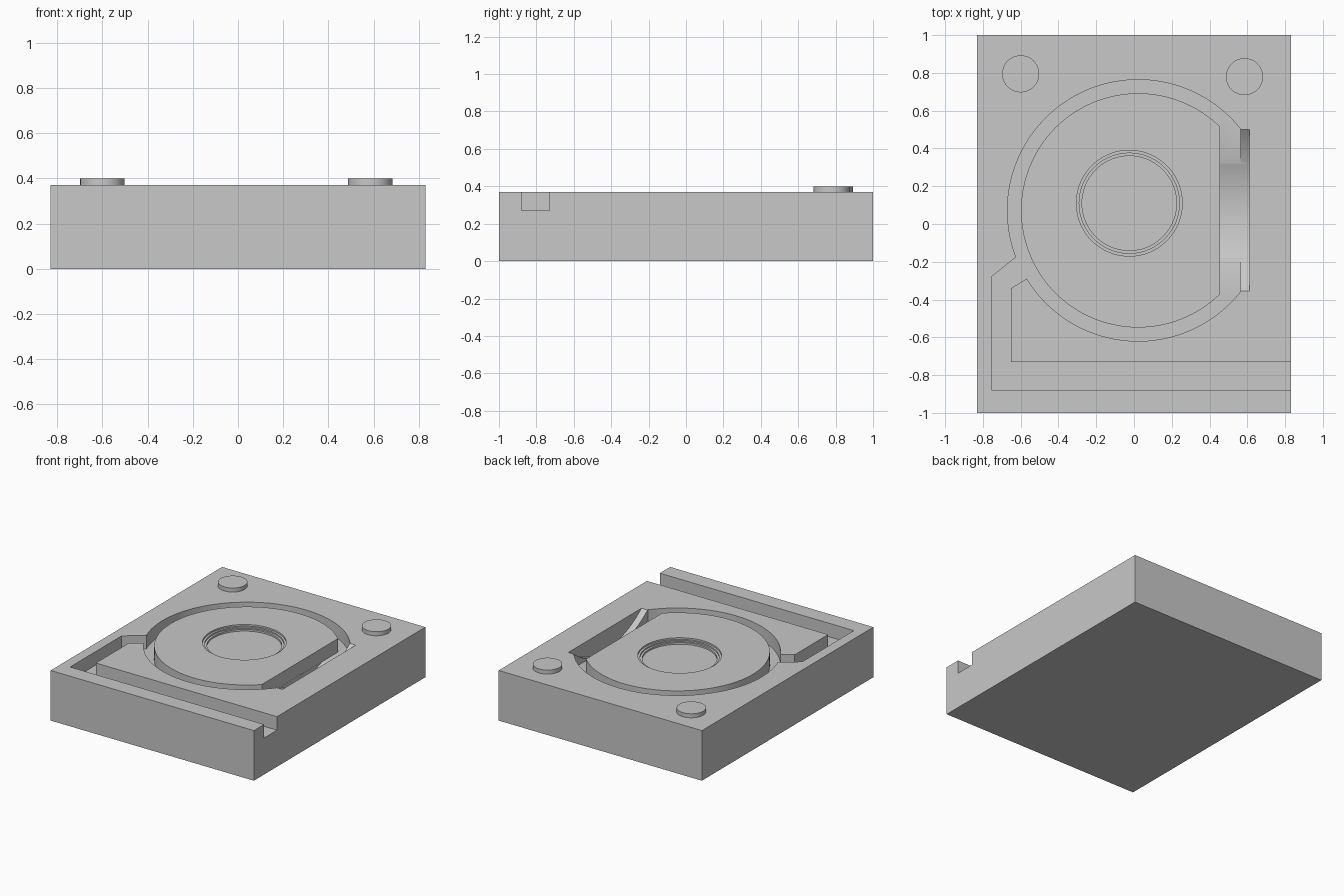
import bpy
import bmesh
from math import cos, sin, pi, acos, radians

old = bpy.data.objects.get("Cube")
if old:
    bpy.data.objects.remove(old, do_unlink=True)

grey = bpy.data.materials.new("plain grey")
grey.use_nodes = True
grey.diffuse_color = (0.58, 0.58, 0.58, 1)
grey.node_tree.nodes["Principled BSDF"].inputs["Base Color"].default_value = grey.diffuse_color

TOP, FLOOR, ABOVE = 0.37, 0.27, 0.6
CX, CY = 0.022, 0.072   # centre of the round groove


def prism(name, points, low, high, axis="z"):
    """Extrude a 2D outline along z, or along x for a (y, z) outline."""
    bm = bmesh.new()
    place = (lambda p, h: (p[0], p[1], h)) if axis == "z" else (lambda p, h: (h, p[0], p[1]))
    face = bm.faces.new([bm.verts.new(place(p, low)) for p in points])
    step = (0, 0, high - low) if axis == "z" else (high - low, 0, 0)
    new = bmesh.ops.extrude_face_region(bm, geom=[face])["geom"]
    bmesh.ops.translate(bm, vec=step, verts=[v for v in new if isinstance(v, bmesh.types.BMVert)])
    bmesh.ops.recalc_face_normals(bm, faces=bm.faces)
    mesh = bpy.data.meshes.new(name)
    bm.to_mesh(mesh)
    bm.free()
    mesh.materials.append(grey)
    obj = bpy.data.objects.new(name, mesh)
    bpy.context.collection.objects.link(obj)
    return obj


def circle(x, y, r, n=96):
    return [(x + r * cos(2 * pi * i / n), y + r * sin(2 * pi * i / n)) for i in range(n)]


def flat_circle(r, flat_x, n=96):
    """Circle outline cut straight at x = flat_x."""
    a = acos((flat_x - CX) / r)
    angles = [a + (2 * pi - 2 * a) * i / n for i in range(n + 1)]
    return [(CX + r * cos(t), CY + r * sin(t)) for t in angles]


def cut(target, cutter):
    mod = target.modifiers.new("cut", "BOOLEAN")
    mod.operation, mod.solver, mod.object = "DIFFERENCE", "EXACT", cutter
    bpy.ops.object.select_all(action="DESELECT")
    bpy.context.view_layer.objects.active = target
    target.select_set(True)
    bpy.ops.object.modifier_apply(modifier=mod.name)
    bpy.data.objects.remove(cutter, do_unlink=True)


def smooth(obj):
    bpy.ops.object.select_all(action="DESELECT")
    bpy.context.view_layer.objects.active = obj
    obj.select_set(True)
    bpy.ops.object.shade_smooth_by_angle(angle=radians(25))


# Main block
block = prism("base_block", [(-0.83, -1), (0.83, -1), (0.83, 1), (-0.83, 1)], 0, TOP)

# Round groove around a flat-sided island
groove = prism("groove_cutter", flat_circle(0.692, 0.563), FLOOR, ABOVE)
cut(groove, prism("island_cutter", flat_circle(0.62, 0.455), 0.1, 0.8))
cut(block, groove)

# Channel from the groove to the left side
channel = [(-0.755, -0.88), (0.95, -0.88), (0.95, -0.73), (-0.65, -0.73),
           (-0.65, -0.34), (-0.545, -0.275), (-0.605, -0.16), (-0.755, -0.28)]
cut(block, prism("channel_cutter", channel, FLOOR, ABOVE))

# Curved slot beside the island, scooped by a large cylinder
cut(block, prism("slot_cutter", circle(CY, 0.909, 0.688, 192), 0.456, 0.612, "x"))

# Stepped round recess in the island
for radius, depth in ((0.28, 0.012), (0.265, 0.022), (0.25, 0.035)):
    cut(block, prism("recess_cutter", circle(-0.025, 0.11, radius), TOP - depth, ABOVE))
smooth(block)

# Locating pegs at the back corners
for name, x, y in (("right_peg", -0.6, 0.795), ("left_peg", 0.585, 0.78)):
    smooth(prism(name, circle(x, y, 0.098, 64), TOP - 0.02, 0.4))
